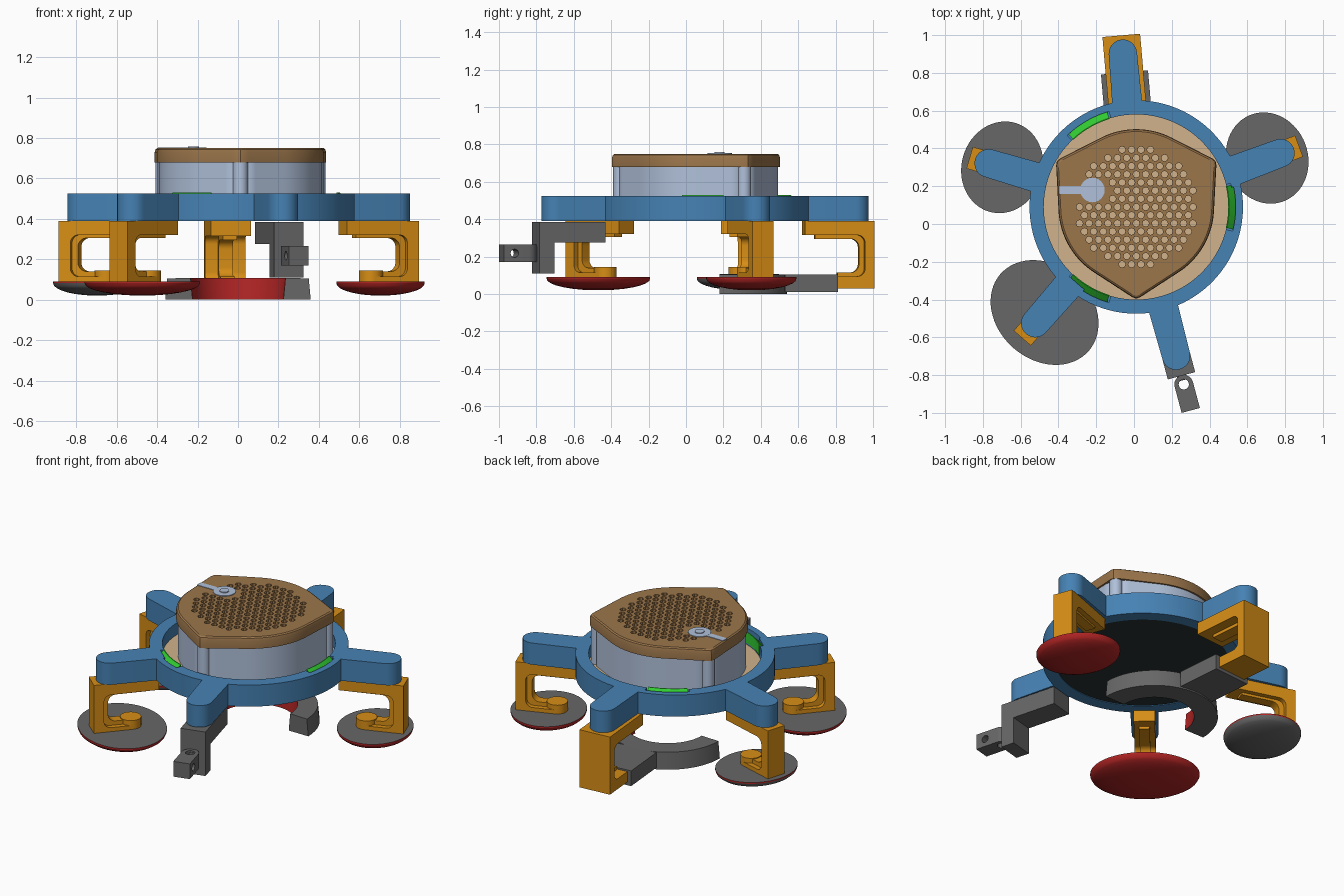
import bpy, bmesh, math
from mathutils import Vector

if "Cube" in bpy.data.objects:
    bpy.data.objects.remove(bpy.data.objects["Cube"])

C = Vector((0.012, 0.09, 0))          # hub axis


def material(name, rgb):
    m = bpy.data.materials.new(name)
    m.diffuse_color = (*rgb, 1)
    m.use_nodes = True
    m.node_tree.nodes["Principled BSDF"].inputs["Base Color"].default_value = m.diffuse_color
    return m


BLUE = material("steel_blue", (0.061, 0.223, 0.456))
ORANGE = material("amber_orange", (0.68, 0.27, 0.008))
BROWN = material("lid_brown", (0.33, 0.18, 0.07))
CREAM = material("tan", (0.63, 0.45, 0.26))
GREY = material("dark_grey", (0.135, 0.135, 0.135))
RED = material("brick_red", (0.445, 0.018, 0.018))
PALE = material("pale_blue_grey", (0.434, 0.53, 0.70))
GREEN = material("bright_green", (0.032, 0.61, 0.032))
BLACK = material("near_black", (0.02, 0.032, 0.032))


def finish(name, bm, mats, ang=0, loc=C):
    bmesh.ops.recalc_face_normals(bm, faces=bm.faces)
    me = bpy.data.meshes.new(name)
    bm.to_mesh(me)
    bm.free()
    ob = bpy.data.objects.new(name, me)
    bpy.context.collection.objects.link(ob)
    ob.location = loc
    ob.rotation_euler.z = math.radians(ang)
    for m in mats:
        me.materials.append(m)
    return ob


def prism_into(bm, pts, lo, hi, side=False):
    """Extrude an outline: upright from (x, y), or sideways from (x, z)."""
    put = (lambda p, h: (p[0], h, p[1])) if side else (lambda p, h: (p[0], p[1], h))
    a = [bm.verts.new(put(p, lo)) for p in pts]
    b = [bm.verts.new(put(p, hi)) for p in pts]
    bm.faces.new(a)
    bm.faces.new(b[::-1])
    for i in range(len(pts)):
        j = (i + 1) % len(pts)
        bm.faces.new((a[i], a[j], b[j], b[i]))


def prism(name, pts, lo, hi, mat, ang=0, side=False, loc=C):
    bm = bmesh.new()
    prism_into(bm, pts, lo, hi, side)
    return finish(name, bm, [mat], ang, loc)


def box(name, x0, x1, w, z0, z1, mat, ang=0):
    return prism(name, [(x0, -w / 2), (x1, -w / 2), (x1, w / 2), (x0, w / 2)], z0, z1, mat, ang)


def arc(cx, cy, r, a0, a1, n=8):
    return [(cx + r * math.cos(math.radians(a0 + (a1 - a0) * i / n)),
             cy + r * math.sin(math.radians(a0 + (a1 - a0) * i / n))) for i in range(n + 1)]


def circle(cx, cy, r, n=24):
    return arc(cx, cy, r, 0, 360, n)[:-1]


def lathe(name, prof, mats, a0=0, a1=360, n=96, cap=False, rad=None, ang=0, loc=C):
    """Sweep (r, z) points about z; cap closes open ends, rad varies the radius by angle."""
    full = a1 - a0 == 360
    bm = bmesh.new()
    rings = []
    for i in range(n if full else n + 1):
        d = a0 + (a1 - a0) * i / n
        t, k = math.radians(d), rad(d) if rad else 1
        rings.append([bm.verts.new((r * k * math.cos(t), r * k * math.sin(t), z)) for r, z in prof])
    m = len(prof)
    for i in range(n):
        a, b = rings[i], rings[(i + 1) % len(rings)]
        for j in range(m - 1 if cap else m):
            k = (j + 1) % m
            bm.faces.new((a[j], b[j], b[k], a[k]))
    if cap:
        bm.faces.new([r[0] for r in rings])
        bm.faces.new([r[-1] for r in rings])
    if not full:
        bm.faces.new(rings[0])
        bm.faces.new(rings[-1])
    return finish(name, bm, mats, ang, loc)


def cut(ob, cutter):
    mod = ob.modifiers.new("cut", 'BOOLEAN')
    mod.operation, mod.solver, mod.object = 'DIFFERENCE', 'EXACT', cutter
    bpy.context.view_layer.objects.active = ob
    bpy.context.view_layer.update()
    bpy.ops.object.modifier_apply(modifier="cut")
    bpy.data.objects.remove(cutter)


# Hub: ring, floor, dark underside
ring = lathe("hub_ring", [(0.49, 0.39), (0.565, 0.39), (0.565, 0.525), (0.49, 0.525)], [BLUE])
lathe("underside", [(0.492, 0.394), (0.492, 0.42)], [BLACK], cap=True)
lathe("floor", [(0.492, 0.421), (0.492, 0.45)], [CREAM], cap=True)

# Green clips set in notches of the ring
for a in (0, 120, 240):
    cut(ring, lathe("notch_cutter", [(0.46, 0.47), (0.526, 0.47), (0.526, 0.6), (0.46, 0.6)], [BLUE],
                    a - 14, a + 14, 12))
    lathe("green_clip", [(0.487, 0.46), (0.526, 0.46), (0.526, 0.495), (0.492, 0.53), (0.487, 0.53)],
          [GREEN], a - 13, a + 13, 12)


# Three-cornered housing: circle with tangent corners
def rounded_triangle(r, tip):
    def f(d):
        off = abs((d - 30 + 60) % 120 - 60)
        return min(r / math.cos(math.radians(max(0, 33 - off))), tip)
    return f


lathe("housing_wall", [(0.98, 0.44), (0.98, 0.685), (0.92, 0.685), (0.92, 0.44)], [PALE],
      n=144, rad=rounded_triangle(0.41, 0.455))
for a in (30, 150, 270):
    prism("corner_column", circle(0.442, 0, 0.037), 0.44, 0.685, PALE, a)
lid = lathe("lid", [(1, 0.68), (1, 0.73), (0.99, 0.744), (0.97, 0.75)], [BROWN], n=144, cap=True,
            rad=rounded_triangle(0.412, 0.485))

# Vent holes through the lid in a hexagonal pattern
bm = bmesh.new()
for row in range(-7, 8):
    for col in range(-8, 9):
        x, y = (col + (row % 2) / 2) * 0.05, row * 0.0433
        near_latch = math.hypot(x + 0.232, y - 0.09) < 0.085 or (x < -0.23 and abs(y - 0.09) < 0.045)
        if math.hypot(x, y) < 0.315 and not near_latch:
            prism_into(bm, circle(x, y, 0.018, 8), 0.6, 0.8)
cut(lid, finish("hole_cutter", bm, [BROWN]))

# Latch on the lid
prism("latch_disc", circle(-0.232, 0.09, 0.065, 6 * 4), 0.74, 0.754, PALE)
prism("latch_tab", [(-0.408, 0.07), (-0.27, 0.07), (-0.27, 0.11), (-0.408, 0.11)], 0.74, 0.753, PALE)
prism("latch_pin", circle(-0.232, 0.09, 0.027), 0.75, 0.759, PALE)

# Five arms with round ends
BACK, RIGHT, LEFT, CORNER, FRONT = 95, 20.5, 163.5, 229, -75
for a in (BACK, RIGHT, LEFT, CORNER, FRONT):
    prism("arm", [(0.51, -0.08)] + arc(0.815, 0, 0.075, -90, 90, 16) + [(0.51, 0.08)],
          0.39, 0.525, BLUE, a)


# C-shaped bracket, open toward the hub
def c_bracket(name, ang, w, r_in, r_out, foot_r, z0, foot, top, wall, fillet):
    xi = r_out - wall
    pts = [(r_in, 0.39), (r_out, 0.39), (r_out, z0), (foot_r, z0), (foot_r, foot)]
    pts += arc(xi - fillet, foot + fillet, fillet, -90, 0)
    pts += arc(xi - fillet, top - fillet, fillet, 0, 90)
    pts += [(r_in, top)]
    prism(name, pts, -w / 2, w / 2, ORANGE, ang, side=True)


for a, rx, ry, under in ((RIGHT, 0.215, 0.245, RED), (LEFT, 0.215, 0.245, GREY), (CORNER, 0.25, 0.31, RED)):
    c_bracket("foot_bracket", a, 0.12, 0.54, 0.92, 0.69, 0.085, 0.115, 0.32, 0.06, 0.04)
    c_bracket("bracket_rib", a, 0.06, 0.60, 0.915, 0.70, 0.09, 0.14, 0.305, 0.085, 0.045)
    prism("foot_toe", circle(0.69, 0, 0.06), 0.085, 0.145, ORANGE, a)
    # Domed foot pad with a flat top
    prof = [(math.sin(math.radians(t)), 0.082 - 0.062 * math.cos(math.radians(t))) for t in range(6, 91, 12)]
    c, s = math.cos(math.radians(a)), math.sin(math.radians(a))
    pad = lathe("foot_pad", prof + [(1, 0.09)], [under, GREY, RED], n=64, cap=True, ang=a,
                loc=C + Vector((0.74 * c, 0.74 * s, 0)))
    pad.scale = (rx, ry, 1)
    for p in pad.data.polygons:
        if p.center.z > 0.0895:
            p.material_index = 1
        elif p.center.z > 0.082:
            p.material_index = 2

# Back bracket with crescent rest
c_bracket("back_bracket", BACK, 0.2, 0.54, 0.912, 0.70, 0.03, 0.095, 0.315, 0.05, 0.04)
c_bracket("back_bracket_rib", BACK, 0.07, 0.60, 0.91, 0.72, 0.035, 0.115, 0.295, 0.075, 0.045)
box("crescent_stem", 0.43, 0.715, 0.25, 0.01, 0.105, GREY, BACK)
crescent = lathe("crescent", [(0.225, 0.0), (0.36, 0.0), (0.35, 0.105), (0.235, 0.108)], [GREY, RED],
                 0, 180, 48, loc=Vector((0, 0.18, 0)))
for p in crescent.data.polygons:
    if p.normal.dot(Vector((p.center.x, p.center.y, 0)).normalized()) < -0.7:
        p.material_index = 1

# Front bracket with clamp block
prism("front_bracket", [(0.56, 0.385), (0.925, 0.385), (0.925, 0.11), (0.84, 0.11), (0.84, 0.275), (0.56, 0.275)],
      -0.075, 0.075, GREY, FRONT, side=True)
box("clamp_neck", 0.90, 0.95, 0.05, 0.175, 0.255, GREY, FRONT)
clamp = prism("clamp_block", arc(0.972, 0, 0.05, 90, 270, 12) + [(1.115, -0.05), (1.115, 0.05)],
              0.17, 0.265, GREY, FRONT)
cut(clamp, prism("bore_cutter", circle(0.972, 0, 0.027), 0.1, 0.3, GREY, FRONT))
cut(clamp, prism("pin_cutter", circle(1.055, 0.218, 0.022), -0.1, 0.1, GREY, FRONT, side=True))

# Smooth the curved surfaces, keep edges sharp
bpy.ops.object.select_all(action='SELECT')
bpy.context.view_layer.objects.active = ring
bpy.ops.object.shade_smooth_by_angle(angle=math.radians(30))
